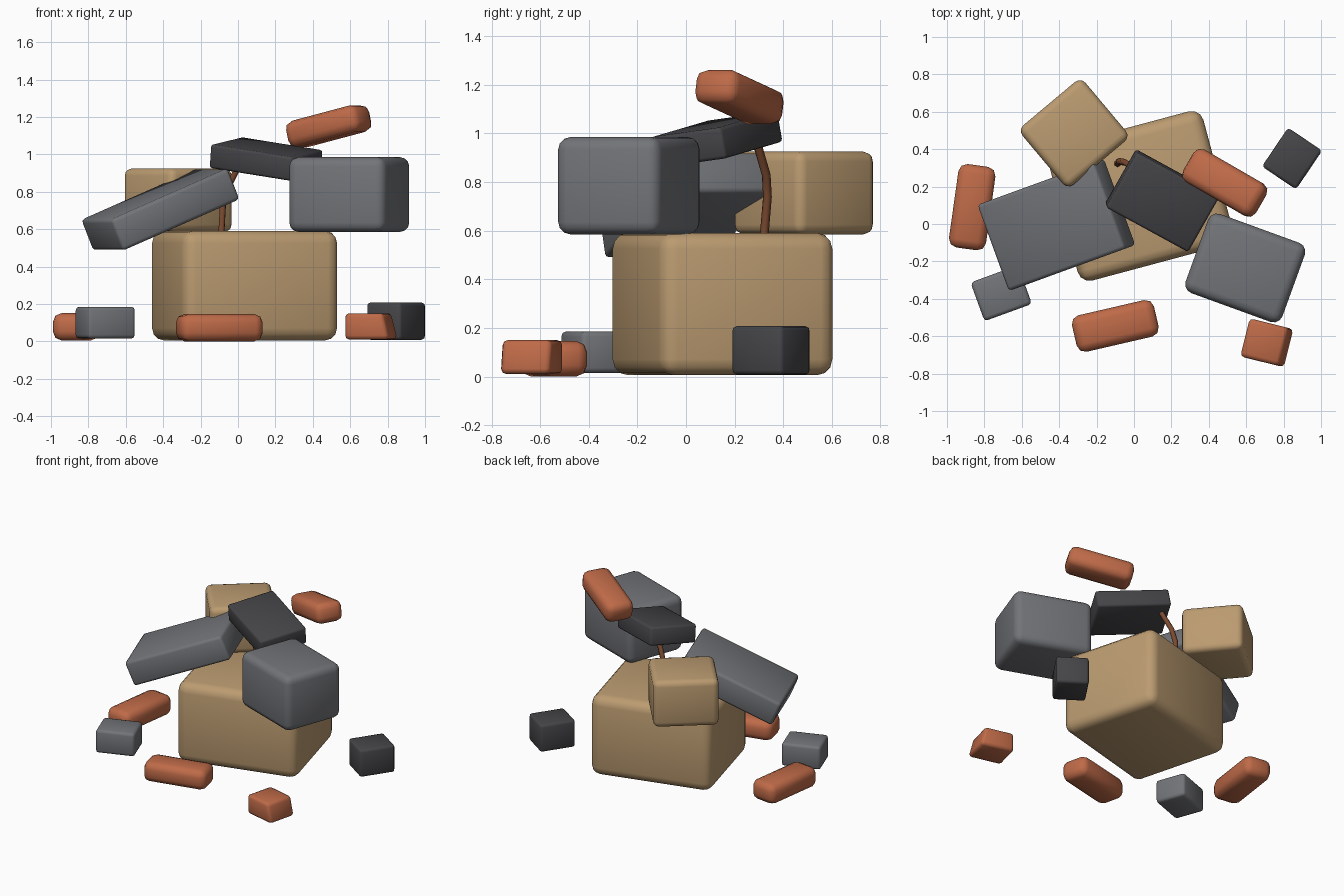
import bpy, bmesh
from math import radians
from mathutils import Matrix

old = bpy.data.objects.get("Cube")
if old:
    bpy.data.objects.remove(old, do_unlink=True)


def material(name, rgb):
    m = bpy.data.materials.new(name)
    m.use_nodes = True
    color = (*rgb, 1)
    m.diffuse_color = color
    bsdf = next(n for n in m.node_tree.nodes if n.type == 'BSDF_PRINCIPLED')
    bsdf.inputs["Base Color"].default_value = color
    bsdf.inputs["Roughness"].default_value = 0.9
    return m


sandstone = material("sandstone", (0.50, 0.33, 0.165))
concrete = material("concrete_grey", (0.17, 0.175, 0.19))
slate = material("dark_slate", (0.06, 0.06, 0.066))
clay = material("brick_clay", (0.52, 0.145, 0.065))
rust = material("rust_brown", (0.20, 0.07, 0.03))


def smooth(obj, angle=50):
    bpy.ops.object.select_all(action='DESELECT')
    obj.select_set(True)
    bpy.context.view_layer.objects.active = obj
    bpy.ops.object.shade_smooth_by_angle(angle=radians(angle))


def block(name, mat, size, center, turn, bevel, segments=3, tilt=(0, 0)):
    """Rounded box, tilted about its own x and y axes, then turned about z."""
    bm = bmesh.new()
    bmesh.ops.create_cube(bm, size=1, matrix=Matrix.Diagonal((*size, 1)))
    bmesh.ops.bevel(bm, geom=bm.edges[:], offset=bevel, segments=segments,
                    profile=0.5, affect='EDGES', clamp_overlap=True)
    mesh = bpy.data.meshes.new(name)
    bm.to_mesh(mesh)
    bm.free()
    mesh.materials.append(mat)
    obj = bpy.data.objects.new(name, mesh)
    bpy.context.collection.objects.link(obj)
    obj.location = center
    obj.rotation_euler = (radians(tilt[0]), radians(tilt[1]), radians(turn))
    smooth(obj)
    return obj


# Large stones of the pile
block("base_stone", sandstone, (0.86, 0.74, 0.585), (0.035, 0.15, 0.298), 15, 0.065)
block("back_stone", sandstone, (0.44, 0.415, 0.34), (-0.32, 0.485, 0.755), 40, 0.04)
block("side_block", concrete, (0.55, 0.45, 0.40), (0.595, -0.235, 0.785), -20, 0.05)

# Tilted slabs leaning on the base
block("leaning_slab", concrete, (0.72, 0.49, 0.18), (-0.415, -0.005, 0.705), 20,
      0.02, 2, (0, -22.5))
block("top_slab", slate, (0.505, 0.34, 0.13), (0.15, 0.125, 0.975), -28.6,
      0.015, 2, (7, 8))

# Bricks: one on top, the rest scattered on the ground
BRICK = (0.45, 0.20, 0.145)
block("top_brick", clay, BRICK, (0.485, 0.22, 1.15), -30, 0.045, 2, (0, -13))
block("left_brick", clay, BRICK, (-0.865, 0.09, 0.078), 82, 0.045, 2)
block("front_brick", clay, BRICK, (-0.10, -0.545, 0.073), 13, 0.045, 2)

# Half brick with one slanted, broken end
half = block("broken_brick", clay, (0.24, 0.21, 0.14), (0.71, -0.635, 0.08), -14, 0.022, 2)
for v in half.data.vertices:
    if v.co.x > 0.05 and v.co.z > 0:
        v.co.x -= 0.025

# Small loose rubble
block("small_grey_rubble", concrete, (0.27, 0.22, 0.17), (-0.71, -0.37, 0.10), 20, 0.02, 2)
block("small_dark_rubble", slate, (0.22, 0.25, 0.20), (0.845, 0.35, 0.108), -34, 0.018, 2)

# Bent metal rod sticking out of the base
path = [(-0.09, 0.32, 0.56), (-0.08, 0.335, 0.74),
        (-0.05, 0.33, 0.83), (0.01, 0.295, 0.95)]
curve = bpy.data.curves.new("bent_rod", 'CURVE')
curve.dimensions = '3D'
curve.bevel_depth = 0.018
curve.bevel_resolution = 1
curve.use_fill_caps = True
spline = curve.splines.new('POLY')
spline.points.add(len(path) - 1)
for p, co in zip(spline.points, path):
    p.co = (*co, 1)
curve.materials.append(rust)
rod = bpy.data.objects.new("bent_rod", curve)
bpy.context.collection.objects.link(rod)
